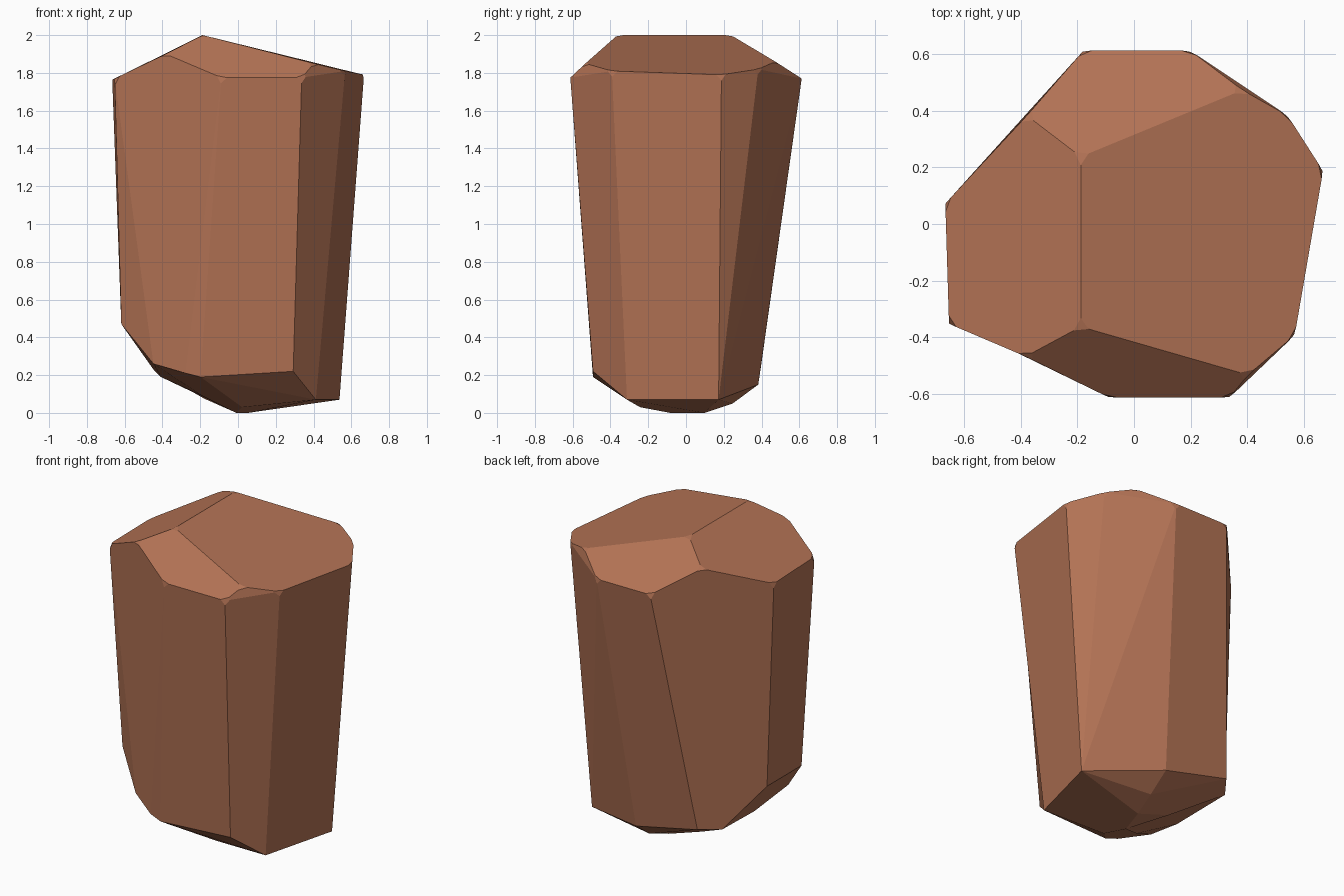
import bpy, bmesh, math

if "Cube" in bpy.data.objects:
    bpy.data.objects.remove(bpy.data.objects["Cube"])

# Ridge of the faceted cap
RIDGE = [(-.19, .24, 2), (-.19, -.36, 2)]
# Upper rim, counter-clockwise from the front
RIM = [(-.09, -.61, 1.775), (.335, -.61, 1.775), (.40, -.53, 1.85),
       (.565, -.39, 1.81), (.665, .19, 1.79), (.54, .385, 1.82),
       (.38, .475, 1.86), (.195, .615, 1.77), (-.18, .615, 1.77),
       (-.38, .385, 1.90), (-.668, .075, 1.765), (-.655, -.35, 1.77),
       (-.385, -.465, 1.90)]
# Lower ends of the tapering side facets
FOOT = [(-.28, -.475, .21), (-.20, -.49, .19), (.29, -.49, .22),
        (.41, -.31, .07), (.535, .175, .07), (.08, .385, .15),
        (-.36, .40, .25), (-.45, .28, .23), (-.62, .075, .47),
        (-.62, -.27, .47), (-.45, -.38, .26)]
# Shallow pointed underside
BASE = [(.02, -.24, .03), (.05, .10, 0), (-.01, -.08, 0), (-.19, -.20, .09),
        (-.18, .10, .075), (-.41, -.10, .19), (-.41, .10, .19), (.08, .25, .05)]

bm = bmesh.new()
for p in RIDGE + RIM + FOOT + BASE:
    bm.verts.new(p)
hull = bmesh.ops.convex_hull(bm, input=bm.verts)
loose = [v for v in bm.verts if not v.link_faces]
bmesh.ops.delete(bm, geom=loose, context='VERTS')

# Merge nearly coplanar triangles into broad flat facets
bmesh.ops.dissolve_limit(bm, angle_limit=math.radians(9), use_dissolve_boundaries=False,
                         verts=bm.verts, edges=bm.edges)

# Chip the upper corners
bmesh.ops.bevel(bm, geom=[v for v in bm.verts if v.co.z > 1], offset=.03,
                offset_type='OFFSET', segments=1, profile=.5,
                affect='VERTICES', clamp_overlap=True)
bmesh.ops.recalc_face_normals(bm, faces=bm.faces)

# Stand the stone on the ground, centred
for i in range(2):
    mid = (min(v.co[i] for v in bm.verts) + max(v.co[i] for v in bm.verts)) / 2
    for v in bm.verts:
        v.co[i] -= mid
low = min(v.co.z for v in bm.verts)
for v in bm.verts:
    v.co.z -= low

mesh = bpy.data.meshes.new("rock_pillar")
bm.to_mesh(mesh)
bm.free()
mat = bpy.data.materials.new("reddish brown stone")
mat.diffuse_color = (.45, .17, .09, 1)
mat.use_nodes = True
mat.node_tree.nodes["Principled BSDF"].inputs["Base Color"].default_value = mat.diffuse_color
mesh.materials.append(mat)
rock = bpy.data.objects.new("rock_pillar", mesh)
bpy.context.collection.objects.link(rock)
